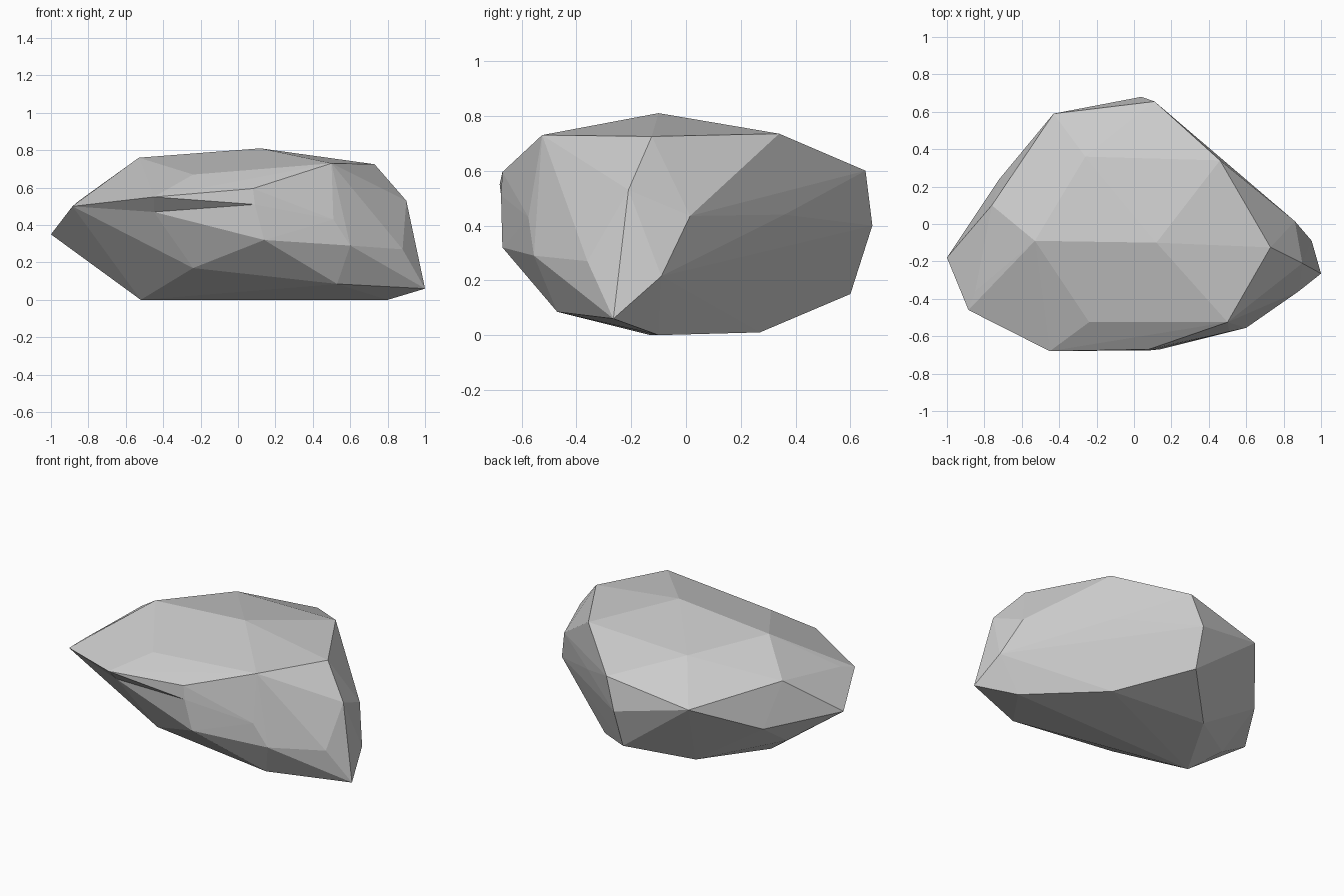
import bpy
import bmesh
from mathutils import Vector

default_cube = bpy.data.objects.get("Cube")
if default_cube:
    bpy.data.objects.remove(default_cube, do_unlink=True)

# Corner points of the boulder, grouped by band
crown = [
    (-.53, -.09, .76), (.12, -.1, .81), (.73, -.125, .725), (.46, .34, .735),
    (-.26, .36, .72), (.5, -.525, .73), (-.24, -.525, .67),
]
shoulder = [
    (.11, .655, .6), (-.43, .59, .5), (-.76, .1, .59), (-.85, -.36, .53),
    (-.885, -.46, .5), (.08, -.67, .595), (.09, -.675, .51), (.9, -.21, .53),
    (.86, .015, .435), (.51, -.575, .43), (.45, .36, .44),
]
waist = [
    (.04, .68, .4), (-.72, .24, .32), (-1, -.18, .35), (.14, -.67, .32),
    (.6, -.555, .29), (.88, -.36, .27), (.95, -.09, .215),
]
foot = [
    (1, -.265, .06), (.53, -.47, .085), (-.24, -.48, .17), (.03, .6, .15),
    (.39, .27, .01), (-.28, .3, .03), (-.7, -.03, .14),
    (-.52, -.13, 0), (.8, -.1, 0),
]
lip = (-.45, -.68, .55)
crack_end = (-.45, -.6, .47)


def closest(bm, point):
    """Vertex of the mesh nearest to a point."""
    target = Vector(point)
    return min(bm.verts, key=lambda v: (v.co - target).length)


def split_edge_to(bm, start, end, position):
    """Add a vertex on an edge, fan both neighbouring faces, then move it."""
    edge = bm.edges.get((start, end))
    if edge is None:
        return None
    new_edge, vert = bmesh.utils.edge_split(edge, start, 0.5)
    for face in list(vert.link_faces):
        opposite = [v for v in face.verts
                    if v not in (vert, start, end)]
        if opposite:
            bmesh.utils.face_split(face, vert, opposite[0])
    vert.co = position
    return vert


# Faceted boulder body
bm = bmesh.new()
for point in crown + shoulder + waist + foot + [lip]:
    bm.verts.new(point)
hull = bmesh.ops.convex_hull(bm, input=bm.verts[:])
loose = [v for v in bm.verts if not v.link_faces]
bmesh.ops.delete(bm, geom=loose, context="VERTS")

# Undercut crack below the front lip
lip_vert = closest(bm, lip)
below = closest(bm, waist[3])
low_front = closest(bm, foot[2])
if split_edge_to(bm, lip_vert, below, crack_end):
    seam = bm.edges.get((lip_vert, low_front))
    if seam:
        bmesh.utils.edge_rotate(seam, True)

bmesh.ops.recalc_face_normals(bm, faces=bm.faces[:])
for face in bm.faces:
    face.smooth = False

mesh = bpy.data.meshes.new("boulder")
bm.to_mesh(mesh)
bm.free()
boulder = bpy.data.objects.new("boulder", mesh)
bpy.context.collection.objects.link(boulder)

# Plain grey stone
stone = bpy.data.materials.new("grey stone")
stone.use_nodes = True
grey = (.6, .6, .6, 1)
stone.diffuse_color = grey
stone.node_tree.nodes["Principled BSDF"].inputs["Base Color"].default_value = grey
mesh.materials.append(stone)
